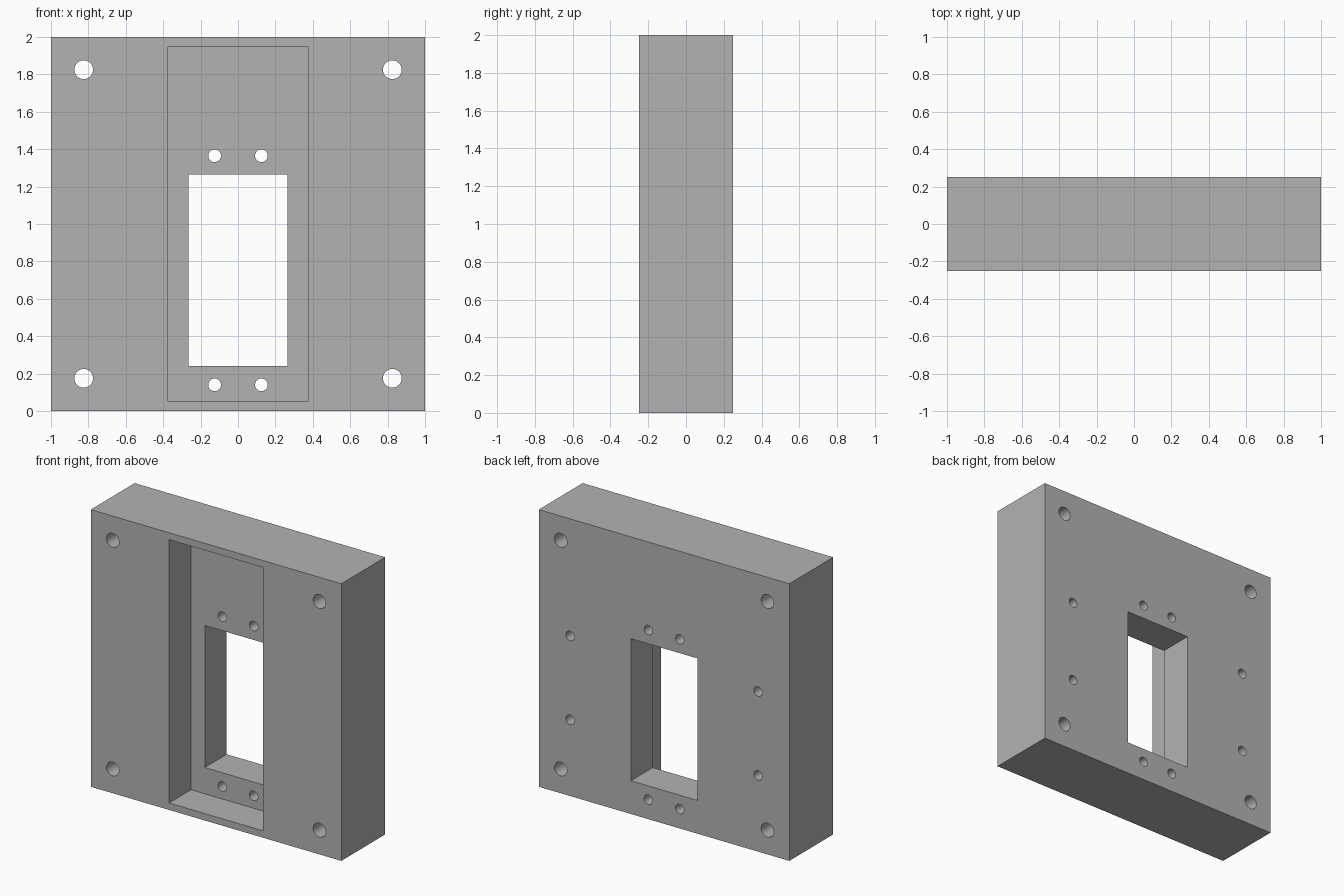
import bpy
import math

default = bpy.data.objects.get("Cube")
if default:
    bpy.data.objects.remove(default, do_unlink=True)

# Single grey material
grey = bpy.data.materials.new("plain grey")
grey.use_nodes = True
colour = (0.45, 0.45, 0.45, 1.0)
grey.diffuse_color = colour
grey.node_tree.nodes["Principled BSDF"].inputs["Base Color"].default_value = colour


def box(name, x, y, z):
    """Box from (min, max) ranges on each axis."""
    spans = (x, y, z)
    bpy.ops.mesh.primitive_cube_add(size=1, location=[(a + b) / 2 for a, b in spans])
    obj = bpy.context.object
    obj.name = name
    obj.scale = [b - a for a, b in spans]
    bpy.ops.object.transform_apply(location=True, rotation=False, scale=True)
    return obj


def drill(name, x, z, radius, y):
    """Round cutter along the y axis."""
    bpy.ops.mesh.primitive_cylinder_add(
        vertices=32, radius=radius, depth=y[1] - y[0],
        location=(x, (y[0] + y[1]) / 2, z), rotation=(math.pi / 2, 0, 0))
    obj = bpy.context.object
    obj.name = name
    return obj


# Mounting block
block = box("mounting_block", (-1, 1), (-0.25, 0.25), (0, 2))
block.data.materials.append(grey)

# Front pocket and through window
through = (-0.4, 0.4)
cutters = [
    box("pocket_cutter", (-0.375, 0.375), (-0.4, 0), (0.05, 1.95)),
    box("window_cutter", (-0.265, 0.265), through, (0.24, 1.265)),
]

# Corner holes, window screw holes, and blind screw holes in the back
hole_sets = [
    ("corner_hole", 0.825, (0.175, 1.825), 0.05, through),
    ("window_hole", 0.125, (0.14, 1.365), 0.034, through),
    ("back_hole", 0.75, (0.55, 1.155), 0.034, (0.05, 0.4)),
]
for name, offset, heights, radius, y in hole_sets:
    for side in (-1, 1):
        for z in heights:
            cutters.append(drill(name + "_cutter", side * offset, z, radius, y))

# Cut every opening out of the block
for cutter in cutters:
    cutter.hide_render = True
    cut = block.modifiers.new(cutter.name, "BOOLEAN")
    cut.operation = "DIFFERENCE"
    cut.solver = "EXACT"
    cut.object = cutter

bpy.ops.object.select_all(action="DESELECT")
block.select_set(True)
bpy.context.view_layer.objects.active = block
for cut in list(block.modifiers):
    bpy.ops.object.modifier_apply(modifier=cut.name)
for cutter in cutters:
    bpy.data.objects.remove(cutter, do_unlink=True)

# One material slot, smooth hole walls and crisp edges
block.data.materials.clear()
block.data.materials.append(grey)
for face in block.data.polygons:
    face.material_index = 0
bpy.ops.object.shade_smooth_by_angle(angle=math.radians(30))
